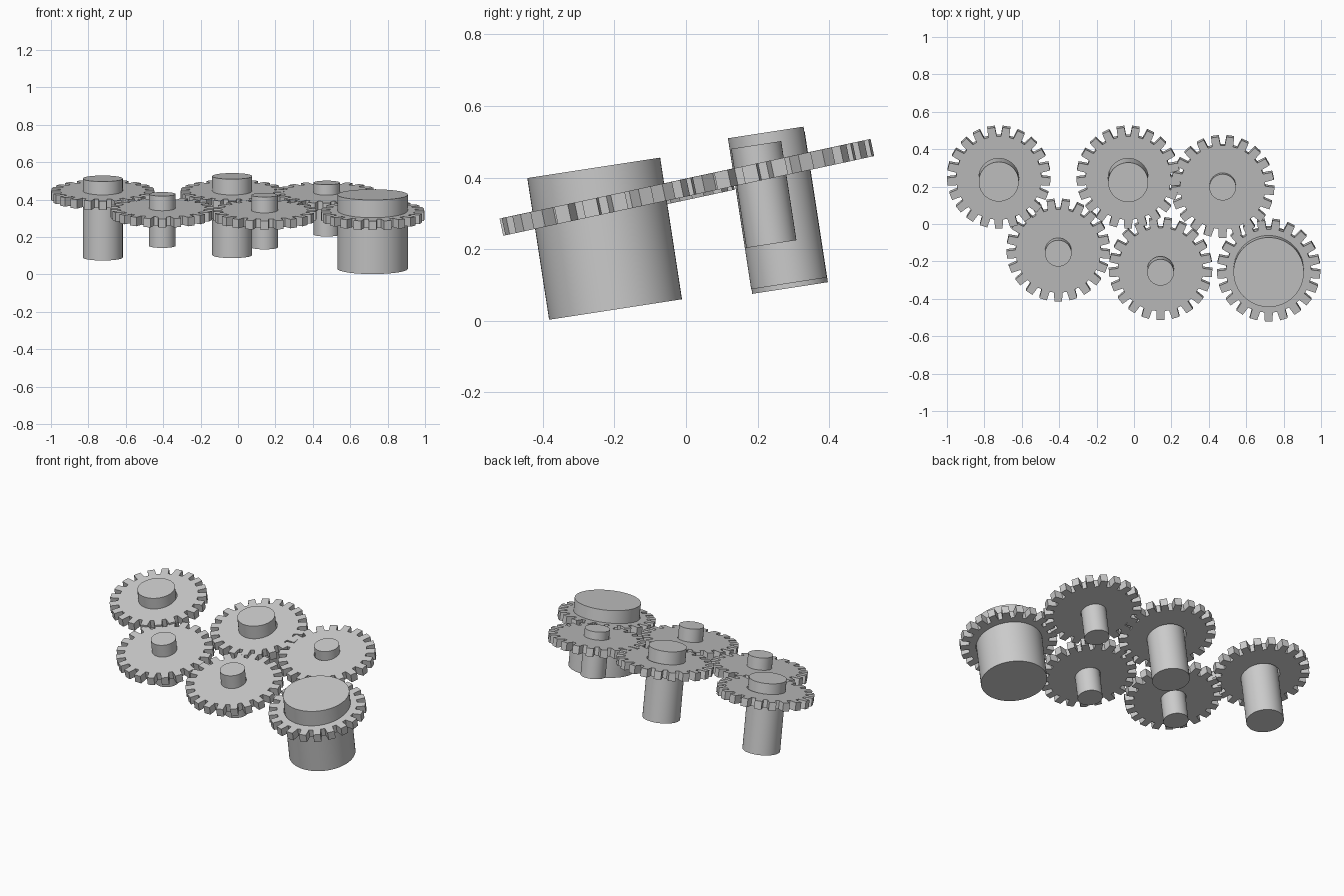
import bpy, bmesh, math
from mathutils import Vector, Matrix

if "Cube" in bpy.data.objects:
    bpy.data.objects.remove(bpy.data.objects["Cube"])

TEETH = 21
R_TIP, R_ROOT, THICK = 0.277, 0.228, 0.049
TILT_GEAR = math.radians(12.1)


def make_object(name, bm):
    bmesh.ops.recalc_face_normals(bm, faces=bm.faces)
    mesh = bpy.data.meshes.new(name)
    bm.to_mesh(mesh)
    bm.free()
    ob = bpy.data.objects.new(name, mesh)
    bpy.context.collection.objects.link(ob)
    return ob


def gear(name, centre, bore):
    # Toothed ring: four outline points per tooth, matched by a round bore
    outline, inner = [], []
    step = 2 * math.pi / TEETH
    for i in range(TEETH):
        a = -math.pi / 2 + i * step
        for off, r in ((-0.33, R_ROOT), (-0.25, R_TIP), (0.25, R_TIP), (0.33, R_ROOT)):
            t = a + off * step
            outline.append((r * math.cos(t), r * math.sin(t)))
            inner.append((bore * math.cos(t), bore * math.sin(t)))
    bm = bmesh.new()
    loops = [[bm.verts.new((x, y, z)) for x, y in pts]
             for pts, z in ((inner, -THICK / 2), (outline, -THICK / 2),
                            (outline, THICK / 2), (inner, THICK / 2))]
    n = len(outline)
    for k in range(4):
        a, b = loops[k], loops[(k + 1) % 4]
        for i in range(n):
            j = (i + 1) % n
            bm.faces.new((a[i], a[j], b[j], b[i]))
    ob = make_object(name, bm)
    ob.location = centre
    ob.rotation_euler.x = TILT_GEAR


def axle(name, bottom, top, radius):
    # Leaning solid cylinder between two end centres
    p, q = Vector(bottom), Vector(top)
    d = q - p
    bm = bmesh.new()
    bmesh.ops.create_cone(bm, cap_ends=True, segments=64, radius1=radius,
                          radius2=radius, depth=d.length)
    ob = make_object(name, bm)
    ob.matrix_world = (Matrix.Translation((p + q) / 2)
                       @ d.to_track_quat('Z', 'Y').to_matrix().to_4x4())
    bpy.ops.object.select_all(action='DESELECT')
    ob.select_set(True)
    bpy.context.view_layer.objects.active = ob
    bpy.ops.object.shade_smooth_by_angle()


# x, gear y, gear z, axle top y, axle top z, axle bottom z, axle radius
PARTS = {
    "left_back": (-0.723, 0.251, 0.426, 0.226, 0.513, 0.091, 0.107),
    "left_front": (-0.405, -0.139, 0.332, -0.157, 0.430, 0.153, 0.071),
    "middle_back": (-0.031, 0.251, 0.426, 0.223, 0.526, 0.104, 0.107),
    "middle_front": (0.142, -0.238, 0.321, -0.259, 0.425, 0.145, 0.071),
    "right_back": (0.474, 0.201, 0.415, 0.196, 0.491, 0.214, 0.071),
    "right_front": (0.720, -0.246, 0.319, -0.258, 0.427, 0.031, 0.188),
}
for label, (x, gy, gz, ty, tz, bz, r) in PARTS.items():
    gear(label + "_gear", (x, gy, gz), r)
    axle(label + "_axle", (x, ty + (tz - bz) * 0.154, bz), (x, ty, tz), r)
